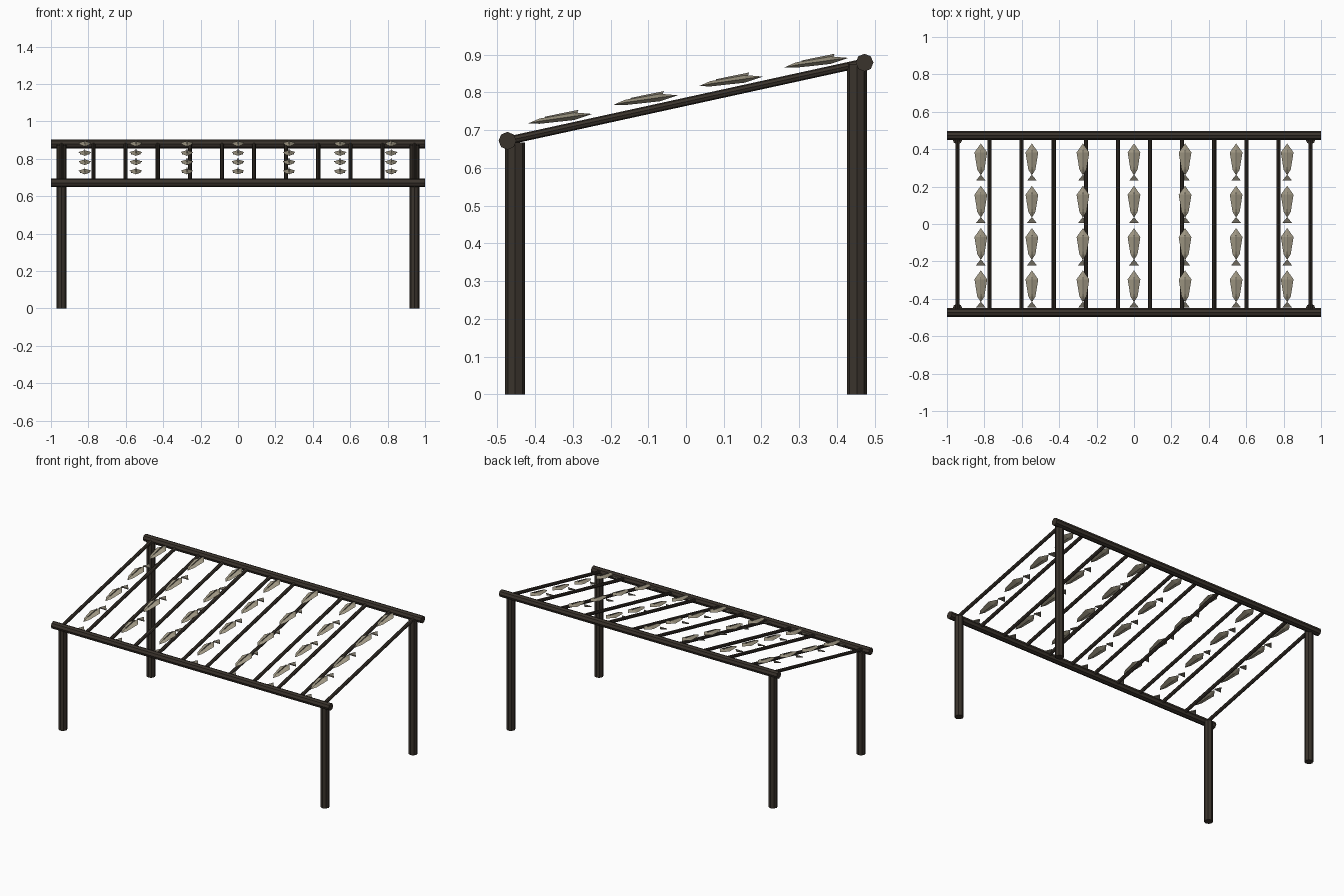
import bpy
from mathutils import Vector

if "Cube" in bpy.data.objects:
    bpy.data.objects.remove(bpy.data.objects["Cube"])


def material(name, rgb):
    m = bpy.data.materials.new(name)
    m.diffuse_color = (*rgb, 1)
    m.use_nodes = True
    m.node_tree.nodes["Principled BSDF"].inputs["Base Color"].default_value = m.diffuse_color
    return m


WOOD = material("dark_wood", (0.042, 0.033, 0.025))
FISH = material("dried_fish", (0.38, 0.34, 0.25))
FIN = material("fish_fin", (0.20, 0.18, 0.14))


def pole(name, a, b, radius, sides=8):
    a, b = Vector(a), Vector(b)
    d = b - a
    bpy.ops.mesh.primitive_cylinder_add(vertices=sides, radius=radius, depth=d.length, location=(a + b) / 2)
    o = bpy.context.object
    o.name = name
    o.rotation_euler = d.to_track_quat('Z', 'Y').to_euler()
    o.data.materials.append(WOOD)


def mesh(name, verts, faces, mat, loc):
    me = bpy.data.meshes.new(name)
    me.from_pydata(verts, [], faces)
    me.materials.append(mat)
    o = bpy.data.objects.new(name, me)
    o.location = loc
    bpy.context.collection.objects.link(o)


# Frame: front side low, back side high
Y, Z0, Z1 = 0.473, 0.672, 0.879
SLOPE = (Z1 - Z0) / (2 * Y)
for side, s, z in (("front", -1, Z0), ("back", 1, Z1)):
    pole(side + "_beam", (-1, s * Y, z), (1, s * Y, z), 0.0235)
    for x in (-0.944, 0.944):
        pole(side + "_post", (x, s * 0.4525, 0), (x, s * 0.4525, z - 0.004), 0.0265)

# Sloping slats
for i in range(12):
    x = -0.944 + i * 1.888 / 11
    pole("slat", (x, -Y, Z0), (x, Y, Z1), 0.011)

# Fish body: diamond rings between a tail point and a nose point (y, z, half width, half height)
body_v = [(0, -0.085, -0.013, )]
for y, z, w, h in ((-0.055, -0.007, 0.019, 0.007), (0.037, 0.006, 0.034, 0.010)):
    body_v += [(w, y, z), (0, y, z + h), (-w, y, z), (0, y, z - h)]
body_v.append((0, 0.085, 0.012))
body_f = []
for i in range(4):
    j = (i + 1) % 4
    body_f += [(0, 1 + j, 1 + i), (1 + i, 1 + j, 5 + j, 5 + i), (5 + i, 5 + j, 9)]

# Back fin: thin upright blade above the body
t = 0.002
fin_v = [(x, y, z) for x in (-t, t) for y, z in ((-0.04, 0.001), (0.045, 0.015), (0.048, 0.023), (-0.04, 0.005))]
fin_f = [(3, 2, 1, 0), (4, 5, 6, 7)] + [(i, (i + 1) % 4, 4 + (i + 1) % 4, 4 + i) for i in range(4)]

# Tail: thin flat triangle in the slat plane
tail_v = [(x, y, y * SLOPE + z) for z in (-0.003, 0.003) for x, y in ((-0.026, -0.016), (0.026, -0.016), (0, 0.016))]
tail_f = [(2, 1, 0), (3, 4, 5), (0, 1, 4, 3), (1, 2, 5, 4), (2, 0, 3, 5)]

for c in range(7):
    x = (c - 3) * 0.273
    for r in range(4):
        y = -0.333 + r * 0.2262
        loc = (x, y, 0.731 + r * 0.2262 * SLOPE)
        mesh("fish_body", body_v, body_f, FISH, loc)
        mesh("fish_back_fin", fin_v, fin_f, FIN, loc)
        ty = y - 0.098
        mesh("fish_tail", tail_v, tail_f, FIN, (x, ty, Z0 + (ty + Y) * SLOPE))
